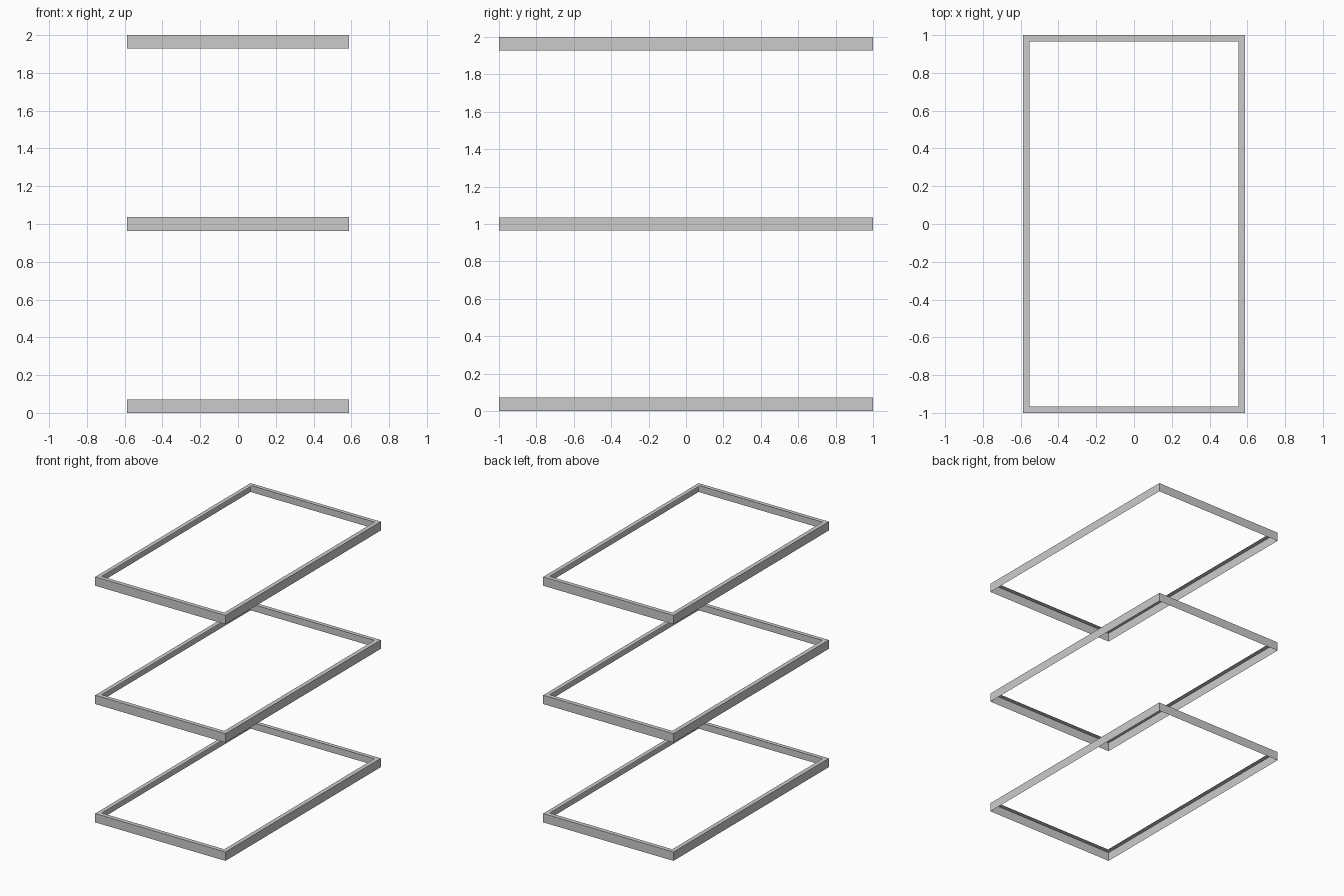
import bpy, bmesh

if "Cube" in bpy.data.objects:
    bpy.data.objects.remove(bpy.data.objects["Cube"])

HX, HY = 0.587, 1.0      # outer half sizes
LIP, H = 0.035, 0.072    # lip width, band height


def ring(bm, hx, hy, z):
    return [bm.verts.new((sx * hx, sy * hy, z))
            for sx, sy in ((-1, -1), (1, -1), (1, 1), (-1, 1))]


def shelf_frame(name, z):
    """Rectangular angle-section frame: outer band with an inward lip on top."""
    bm = bmesh.new()
    rings = [ring(bm, HX, HY, z),
             ring(bm, HX, HY, z + H),
             ring(bm, HX - LIP, HY - LIP, z + H)]
    for a, b in zip(rings, rings[1:]):
        for i in range(4):
            j = (i + 1) % 4
            bm.faces.new((a[i], a[j], b[j], b[i]))
    mesh = bpy.data.meshes.new(name)
    bm.to_mesh(mesh)
    bm.free()
    obj = bpy.data.objects.new(name, mesh)
    bpy.context.collection.objects.link(obj)


# Three identical frames, evenly stacked
for name, z in (("lower_frame", 0.0),
                ("middle_frame", 1.0 - H / 2),
                ("upper_frame", 2.0 - H)):
    shelf_frame(name, z)
